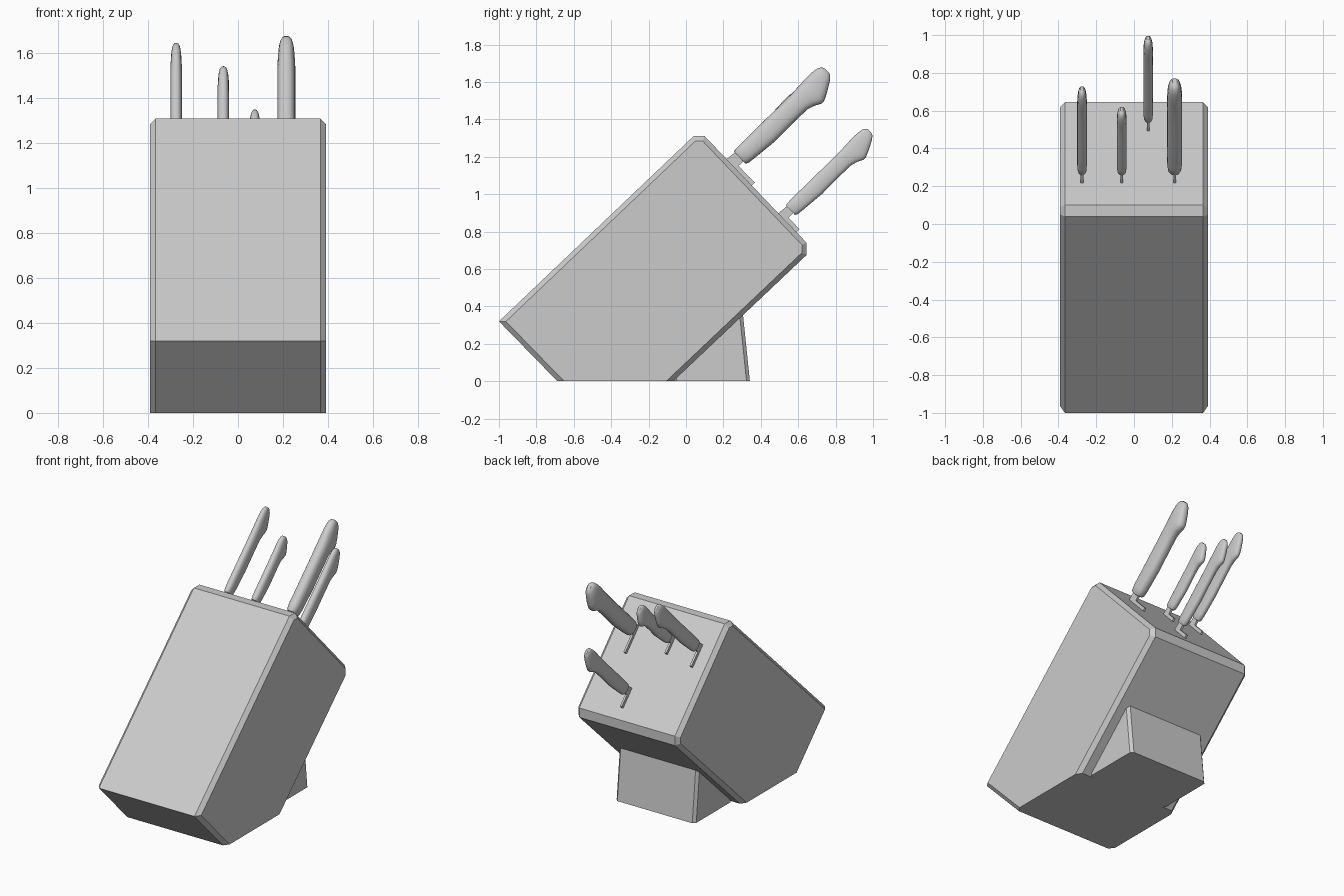
import bpy, bmesh, math
from mathutils import Vector

if "Cube" in bpy.data.objects:
    bpy.data.objects.remove(bpy.data.objects["Cube"])

# Knife frame: U points out of the slotted face, V runs down along it
P0, U, V = Vector((0.10, 1.31)), Vector((0.72, 0.694)), Vector((0.694, -0.72))


def face_pt(u, v):
    return P0 + U * u + V * v


def inset(pts, d):
    """Offset a counter-clockwise polygon inwards by d."""
    out = []
    for i, p in enumerate(pts):
        a = (p - pts[i - 1]).normalized()
        b = (pts[(i + 1) % len(pts)] - p).normalized()
        na, nb = Vector((-a.y, a.x)), Vector((-b.y, b.x))
        out.append(p + (na + nb) * d / (1 + na.dot(nb)))
    return out


def loft(name, rings, cut=False):
    """Skin a list of closed rings, cap both ends, optionally trim at z = 0."""
    bm = bmesh.new()
    rows = [[bm.verts.new(p) for p in r] for r in rings]
    n = len(rows[0])
    for a, b in zip(rows, rows[1:]):
        for i in range(n):
            j = (i + 1) % n
            bm.faces.new((a[i], a[j], b[j], b[i]))
    bm.faces.new(rows[0][::-1])
    bm.faces.new(rows[-1])
    if cut:
        bmesh.ops.bisect_plane(bm, geom=bm.verts[:] + bm.edges[:] + bm.faces[:],
                               plane_co=(0, 0, 0), plane_no=(0, 0, -1), clear_outer=True)
        bmesh.ops.holes_fill(bm, edges=[e for e in bm.edges if e.is_boundary], sides=0)
    bmesh.ops.recalc_face_normals(bm, faces=bm.faces[:])
    me = bpy.data.meshes.new(name)
    bm.to_mesh(me)
    bm.free()
    ob = bpy.data.objects.new(name, me)
    bpy.context.collection.objects.link(ob)
    return ob


def prism(name, pts, half, x=0.0, chamfer=0.0, cut=False):
    """Extrude a side profile along x, with chamfered side rims."""
    pts = [Vector(p) for p in pts]
    layers = [(-half, pts), (half, pts)]
    if chamfer:
        small = inset(pts, chamfer)
        layers = [(-half, small), (chamfer - half, pts), (half - chamfer, pts), (half, small)]
    return loft(name, [[(x + h, p.x, p.y) for p in ring] for h, ring in layers], cut)


# Leaning block and its rear stand, both trimmed flat at the ground
prism("block", [(-1, 0.32), (-0.39, -0.305), (0.645, 0.675), (0.645, 0.74), (0.10, 1.31),
                (0.04, 1.31)], 0.392, chamfer=0.026, cut=True)
prism("stand", [(-0.07, -0.1), (0.352, -0.1), (0.298, 0.42), (0.25, 0.45), (-0.07, 0.05)],
      0.305, chamfer=0.018, cut=True)

# Handle stations: distance along, upper edge, lower edge, thickness factor
STATIONS = [(0, 0.006, 0.09, 0.72), (0.012, 0, 0.1, 0.9), (0.05, -0.002, 0.104, 1),
            (0.2, -0.004, 0.116, 1), (0.36, -0.004, 0.112, 1), (0.44, -0.006, 0.113, 1),
            (0.48, -0.008, 0.125, 1), (0.515, -0.010, 0.143, 1), (0.535, -0.012, 0.143, 0.98),
            (0.57, -0.013, 0.125, 0.93), (0.605, -0.012, 0.104, 0.85),
            (0.635, -0.006, 0.085, 0.7), (0.652, 0.006, 0.068, 0.5), (0.658, 0.02, 0.055, 0.3)]
SIDES = 20


def sgn_pow(a, e):
    return math.copysign(abs(a) ** e, a)


def knife(name, x, v0, length, width, half, blade):
    rings = []
    for s, lo, hi, t in STATIONS:
        mid, rad = (lo + hi) / 2 * width, (hi - lo) / 2 * width
        ring = []
        for i in range(SIDES):
            a = math.tau * i / SIDES
            p = face_pt(0.055 + s * length, v0 + mid + rad * sgn_pow(math.sin(a), 0.8))
            ring.append((x + half * t * sgn_pow(math.cos(a), 0.8), p.x, p.y))
        rings.append(ring)
    ob = loft(name + "_handle", rings)
    for p in ob.data.polygons:
        p.use_smooth = len(p.vertices) == 4
    # Thin L-shaped blade heel and neck between slot and handle
    neck = 0.075 * width
    prof = [(-0.05, 0), (-0.05, blade), (0.02, blade), (0.02, neck), (0.08, neck), (0.08, 0.012)]
    prism(name + "_blade", [face_pt(u, v0 + v) for u, v in prof], 0.007, x)


knife("chef_knife", 0.215, 0.165, 1.0, 1.0, 0.04, 0.20)
knife("carving_knife", -0.275, 0.165, 0.93, 0.82, 0.026, 0.165)
knife("paring_knife", -0.065, 0.165, 0.70, 0.78, 0.026, 0.13)
knife("utility_knife", 0.075, 0.565, 0.91, 0.80, 0.026, 0.145)
